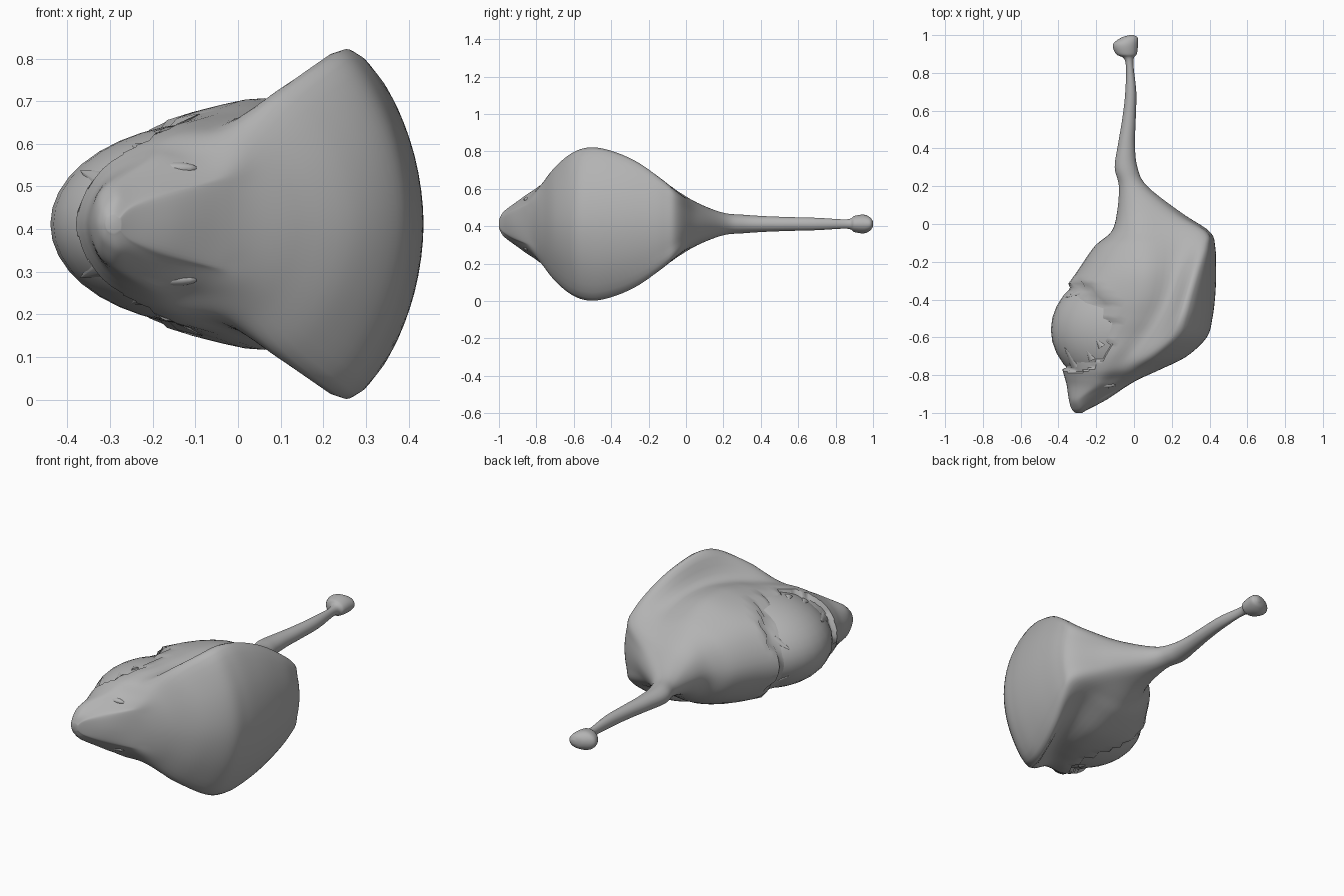
import bpy, bmesh, math
from mathutils import Vector

if "Cube" in bpy.data.objects:
    bpy.data.objects.remove(bpy.data.objects["Cube"])

ZC = 0.412  # height of the symmetry plane

skin = bpy.data.materials.new("grey_skin")
skin.diffuse_color = (0.45, 0.45, 0.45, 1)
skin.use_nodes = True
skin.node_tree.nodes["Principled BSDF"].inputs["Base Color"].default_value = skin.diffuse_color


def finish(name, bm, angle=50):
    bmesh.ops.recalc_face_normals(bm, faces=bm.faces)
    me = bpy.data.meshes.new(name)
    bm.to_mesh(me)
    bm.free()
    me.materials.append(skin)
    ob = bpy.data.objects.new(name, me)
    bpy.context.collection.objects.link(ob)
    bpy.ops.object.select_all(action='DESELECT')
    ob.select_set(True)
    bpy.context.view_layer.objects.active = ob
    bpy.ops.object.shade_smooth_by_angle(angle=math.radians(angle))
    return ob


def spline(a, b, c, d, t):
    return 0.5 * (2 * b + (c - a) * t + (2 * a - 5 * b + 4 * c - d) * t * t
                  + (3 * b - a - 3 * c + d) * t ** 3)


# Body sections: y, back x, wing edge x/h, under-wing x/h, shoulder x/h, belly x
BODY = [
    (-1.0, -.275, -.28, .015, -.29, .02, -.30, .018, -.31),
    (-.98, -.24, -.255, .045, -.28, .06, -.30, .055, -.33),
    (-.93, -.145, -.19, .08, -.26, .10, -.30, .095, -.345),
    (-.86, -.04, -.07, .11, -.15, .14, -.22, .15, -.355),
    (-.82, .03, -.01, .145, -.11, .165, -.20, .175, -.365),
    (-.77, .14, .035, .21, -.07, .21, -.18, .205, -.38),
    (-.70, .28, .115, .305, -.02, .24, -.15, .23, -.405),
    (-.60, .385, .215, .385, .07, .27, -.09, .25, -.43),
    (-.50, .415, .255, .41, .14, .285, -.03, .275, -.435),
    (-.38, .43, .29, .385, .19, .28, .02, .292, -.39),
    (-.25, .435, .33, .325, .22, .255, .04, .28, -.30),
    (-.12, .43, .37, .23, .24, .205, .04, .225, -.21),
    (-.04, .40, .36, .16, .21, .165, .03, .17, -.12),
    (.06, .25, .20, .09, .12, .11, .02, .11, -.09),
]
# Tail sections: y, centre x, x radius, z radius
TAIL = [
    (.20, -.005, .075, .06), (.30, -.042, .06, .05), (.42, -.04, .045, .042),
    (.55, -.027, .036, .037), (.70, -.017, .029, .033), (.86, -.025, .021, .025),
    (.90, -.04, .055, .043), (.95, -.045, .066, .05), (.985, -.025, .045, .035),
    (1.0, -.012, .012, .012),
]


def body_ring(y, xd, xw, hw, xj, hj, xs, hs, xv):
    round_back = .8 if y < -.84 else .58      # fuller snout, arched wings
    half = [(xd, 0), (xw + (xd - xw) * .72, hw * round_back), (xw, hw), (xj, hj),
            (xs, hs), (xs + (xv - xs) * .7, hs * .66), (xv, 0)]
    pts = half + [(x, -h) for x, h in half[5:0:-1]]
    return [Vector((x, y, ZC + h)) for x, h in pts]


def tail_ring(y, xc, rx, rz):
    return [Vector((xc + rx * math.cos(k * math.pi / 6), y,
                    ZC + rz * math.sin(k * math.pi / 6))) for k in range(12)]


# Body and tail: one smooth loft through all the sections
AROUND, ALONG = 5, 6
rings = [body_ring(*s) for s in BODY] + [tail_ring(*s) for s in TAIL]
dense = []
for r in rings:
    dense.append([spline(r[i - 1], r[i], r[(i + 1) % 12], r[(i + 2) % 12], t / AROUND)
                  for i in range(12) for t in range(AROUND)])
loft = []
n = len(dense)
for i in range(n - 1):
    a, b, c, d = dense[max(i - 1, 0)], dense[i], dense[i + 1], dense[min(i + 2, n - 1)]
    for t in range(ALONG):
        loft.append([spline(*p, t / ALONG) for p in zip(a, b, c, d)])
loft.append(dense[-1])

bm = bmesh.new()
grid = []
for ring in loft:
    row = []
    for p in ring:
        # sink the mouth area so the inner dome shows
        if ((p.x + .31) / .17) ** 2 + ((p.y + .55) / .235) ** 2 < 1:
            p = Vector((p.x + .025, p.y, ZC + (p.z - ZC) * .9))
        row.append(bm.verts.new(p))
    grid.append(row)
m = len(grid[0])
for r0, r1 in zip(grid, grid[1:]):
    for k in range(m):
        bm.faces.new((r0[k], r0[(k + 1) % m], r1[(k + 1) % m], r1[k]))
bm.faces.new(grid[0])
bm.faces.new(grid[-1])
finish("body_and_tail", bm, 60)

# Mouth dome bulging from the underside
CX, CY, RX, RY, RZ = -.05, -.56, .39, .325, .24
bm = bmesh.new()
bmesh.ops.create_uvsphere(bm, u_segments=32, v_segments=20, radius=1)
for v in bm.verts:
    v.co = Vector((CX + RX * v.co.x, CY + RY * v.co.y, ZC + RZ * v.co.z))
bmesh.ops.delete(bm, geom=[v for v in bm.verts if v.co.x > -.1], context='VERTS')
finish("mouth_dome", bm)


def on_dome(x, y, side):
    f = max(0, 1 - ((x - CX) / RX) ** 2 - ((y - CY) / RY) ** 2)
    return Vector((x, y, ZC + side * (RZ * math.sqrt(f) - .003)))


def tooth(name, base, tip, radius, side):
    a, b = on_dome(*base, side), on_dome(*tip, side)
    bm = bmesh.new()
    bmesh.ops.create_cone(bm, cap_ends=True, segments=10, radius1=radius,
                          radius2=.002, depth=(b - a).length)
    # flatten each tooth against the dome
    normal = Vector(((a.x - CX) / RX ** 2, (a.y - CY) / RY ** 2, (a.z - ZC) / RZ ** 2))
    normal.normalize()
    rot = (b - a).to_track_quat('Z', 'Y')
    for v in bm.verts:
        p = rot @ v.co
        v.co = p - normal * p.dot(normal) * .5 + (a + b) / 2
    finish(name, bm)


def lid(name, centre, size):
    bm = bmesh.new()
    bmesh.ops.create_uvsphere(bm, u_segments=16, v_segments=10, radius=1)
    for v in bm.verts:
        v.co = Vector(c + s * q for c, s, q in zip(centre, size, v.co))
    finish(name, bm)


# Teeth around the mouth rim and eyelids, on both sides
for side, tag in ((1, "left"), (-1, "right")):
    tooth("front_fang_" + tag, (-.31, -.76), (-.365, -.65), .034, side)
    tooth("rear_fang_" + tag, (-.28, -.36), (-.36, -.39), .024, side)
    tooth("small_tooth_a_" + tag, (-.22, -.72), (-.25, -.67), .022, side)
    tooth("small_tooth_b_" + tag, (-.17, -.65), (-.20, -.61), .022, side)
    lid("eyelid_" + tag, (-.15, -.85, ZC + side * .13), (.055, .018, .015))
